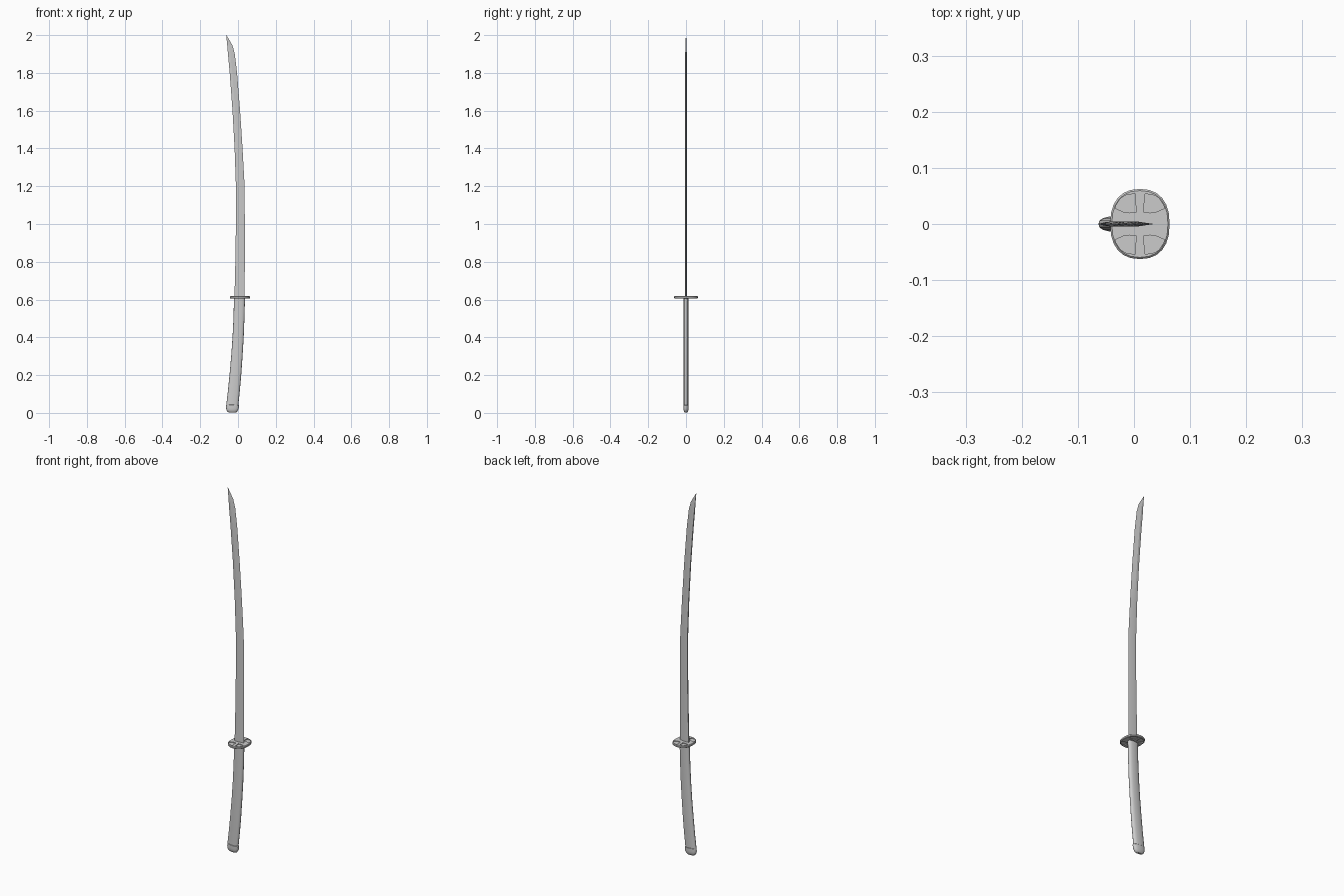
import bpy, bmesh, math

if "Cube" in bpy.data.objects:
    bpy.data.objects.remove(bpy.data.objects["Cube"])


def make_object(name, bm, smooth=30):
    bmesh.ops.recalc_face_normals(bm, faces=bm.faces)
    mesh = bpy.data.meshes.new(name)
    bm.to_mesh(mesh)
    bm.free()
    ob = bpy.data.objects.new(name, mesh)
    bpy.context.collection.objects.link(ob)
    bpy.ops.object.select_all(action='DESELECT')
    ob.select_set(True)
    bpy.context.view_layer.objects.active = ob
    if smooth:
        bpy.ops.object.shade_smooth_by_angle(angle=math.radians(smooth))
    return ob


def loft(bm, rings):
    """Skin a stack of equal-length point rings and cap both ends."""
    rows = [[bm.verts.new(p) for p in ring] for ring in rings]
    n = len(rows[0])
    for a, b in zip(rows, rows[1:]):
        for i in range(n):
            j = (i + 1) % n
            bm.faces.new((a[i], a[j], b[j], b[i]))
    bm.faces.new(rows[0][::-1])
    bm.faces.new(rows[-1])


def oval(cx, rx, ry, z, n=16, power=2.0, slope=0.0):
    pts = []
    for i in range(n):
        t = 2 * math.pi * i / n
        c, s = math.cos(t), math.sin(t)
        x = rx * math.copysign(abs(c) ** (2 / power), c)
        y = ry * math.copysign(abs(s) ** (2 / power), s)
        pts.append((cx + x, y, z + slope * x))
    return pts


# Blade: (height, spine x, edge x), thick spine, side ridge, sharp edge
blade_profile = [
    (0.60, -.019, .035), (0.80, -.014, .036), (1.00, -.011, .036),
    (1.20, -.011, .035), (1.40, -.018, .024), (1.60, -.029, .011),
    (1.80, -.044, -.005), (1.90, -.053, -.017), (1.945, -.057, -.029),
    (2.00, -.0625, -.061)]
rings = []
for z, s, e in blade_profile:
    r = s + 0.35 * (e - s)
    k = 1.0 if z < 1.9 else max(0.2, (2.0 - z) / 0.1)
    rings.append([(s, -.003 * k, z), (r, -.0045 * k, z), (e, 0, z),
                  (r, .0045 * k, z), (s, .003 * k, z)])
bm = bmesh.new()
loft(bm, rings)
make_object("blade", bm, 15)

# Grip: curved oval tube
grip_profile = [(0.035, -.063, .001), (0.12, -.053, .010), (0.20, -.045, .017),
                (0.30, -.036, .024), (0.40, -.029, .030), (0.50, -.024, .034),
                (0.608, -.021, .037)]
bm = bmesh.new()
loft(bm, [oval((a + b) / 2, (b - a) / 2, .0125, z, power=2.5)
          for z, a, b in grip_profile])
make_object("grip", bm, 40)

# Pommel cap: rounded end slightly larger than the grip
cap_profile = [(0.002, .018, .006), (0.006, .025, .010), (0.016, .031, .0132),
               (0.026, .0335, .0138), (0.042, .0335, .0138), (0.044, .031, .012)]
bm = bmesh.new()
loft(bm, [oval(-.0325 + .1 * z, rx, ry, z, power=2.5, slope=-.06)
          for z, rx, ry in cap_profile])
make_object("pommel_cap", bm, 40)

# Guard: squarish rounded plate with a bevelled rim
GX = 0.0105
bm = bmesh.new()
loft(bm, [oval(GX, .053 - d, .0625 - d, z, n=24, power=2.35)
          for z, d in ((.605, .003), (.608, 0), (.615, 0), (.618, .003))])
guard = make_object("guard", bm, 0)

# Four shallow window recesses, top and bottom of the guard
window = [(-.044, .028), (-.042, .034), (-.034, .046), (-.026, .051),
          (-.009, .054), (-.0065, .021), (-.018, .020), (-.028, .021)]
bm = bmesh.new()
for sx in (-1, 1):
    for sy in (-1, 1):
        for z0, z1 in ((.60, .609), (.614, .63)):
            loft(bm, [[(GX + sx * x, sy * y, z) for x, y in window]
                      for z in (z0, z1)])
cutter = make_object("recess_cutter", bm, 0)
cutter.hide_render = True
mod = guard.modifiers.new("recesses", 'BOOLEAN')
mod.operation = 'DIFFERENCE'
mod.solver = 'EXACT'
mod.object = cutter
bpy.ops.object.select_all(action='DESELECT')
guard.select_set(True)
bpy.context.view_layer.objects.active = guard
bpy.ops.object.modifier_apply(modifier=mod.name)
bpy.data.objects.remove(cutter)
bpy.ops.object.shade_smooth_by_angle(angle=math.radians(30))
